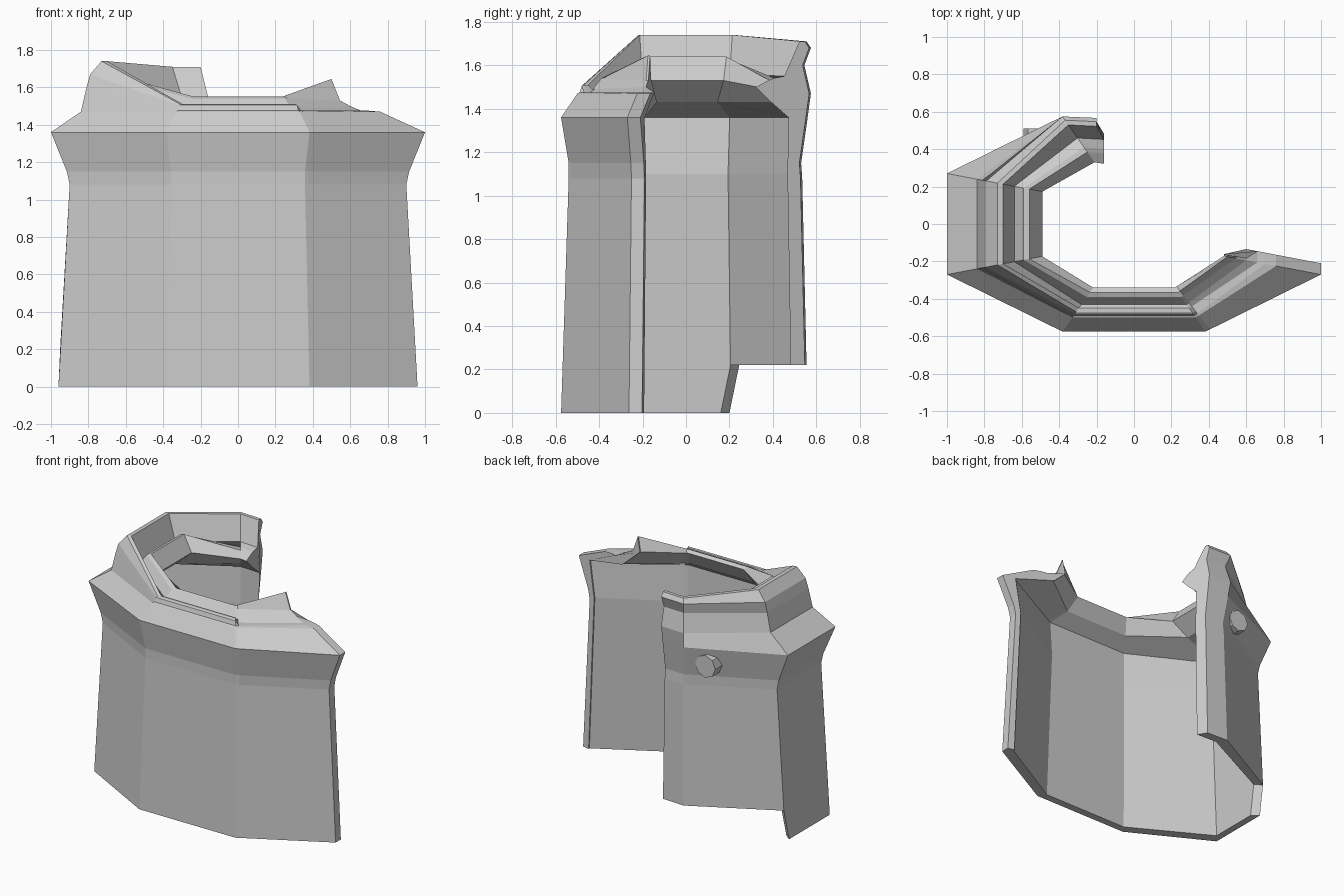
import bpy, bmesh
from mathutils import Vector, Matrix

if "Cube" in bpy.data.objects:
    bpy.data.objects.remove(bpy.data.objects["Cube"])

# Wall cross-sections (distance from centre, height): up the outside,
# over the two rims, then down the inside
left = [(.96, 0), (.90, 1.08), (.915, 1.15), (1, 1.36), (.84, 1.47), (.81, 1.60),
        (.79, 1.67), (.73, 1.74), (.70, 1.74), (.64, 1.56), (.59, 1.63), (.56, 1.64),
        (.49, 1.53), (.60, 1.43), (.90, 1.36), (.86, 1.10), (.91, 0)]
front = [(.575, 0), (.54, 1.08), (.54, 1.15), (.575, 1.36), (.50, 1.47), (.49, 1.475),
         (.48, 1.505), (.47, 1.51), (.45, 1.51), (.43, 1.49), (.39, 1.54), (.365, 1.55),
         (.34, 1.535), (.40, 1.43), (.50, 1.36), (.49, 1.10), (.52, 0)]
back = [(.555, .22), (.535, 1.08), (.53, 1.15), (.56, 1.36), (.575, 1.47), (.545, 1.60),
        (.575, 1.68), (.555, 1.71), (.53, 1.71), (.46, 1.55), (.41, 1.54), (.385, 1.53),
        (.33, 1.50), (.40, 1.43), (.48, 1.36), (.475, 1.10), (.49, .22)]
# The broken right end only differs from the left along the rims
right = left[:4] + [(.76, 1.47), (.70, 1.475), (.69, 1.475), (.68, 1.475), (.66, 1.475),
                    (.60, 1.50), (.545, 1.53), (.50, 1.645), (.48, 1.54)] + left[13:]
INNER = 13


def side(profile, sx, sy):
    """Corner between a side wall and a diagonal wall."""
    return [Vector((sx * x, sy * (.08 + .19 * x - (.05 if j >= INNER else 0)), z))
            for j, (x, z) in enumerate(profile)]


def facing(profile, sx, sy):
    """Corner between a diagonal wall and the front or back wall."""
    return [Vector((sx * (.7 * y - .02), sy * y, z)) for y, z in profile]


def loft(name, sections):
    bm = bmesh.new()
    rings = [[bm.verts.new(p) for p in s] for s in sections]
    n = len(rings[0])
    for a, b in zip(rings, rings[1:]):
        for j in range(n):
            k = (j + 1) % n
            bm.faces.new((a[j], a[k], b[k], b[j]))
    bm.faces.new(rings[0])
    bm.faces.new(rings[-1][::-1])
    bmesh.ops.remove_doubles(bm, verts=bm.verts, dist=1e-4)
    bmesh.ops.recalc_face_normals(bm, faces=bm.faces)
    return finish(name, bm)


def finish(name, bm):
    mesh = bpy.data.meshes.new(name)
    bm.to_mesh(mesh)
    bm.free()
    obj = bpy.data.objects.new(name, mesh)
    bpy.context.collection.objects.link(obj)
    return obj


# Right end: short return past the corner
right_corner = side(right, 1, -1)
right_end = [p + Vector((0, .06 if j < 9 else .01, 0)) for j, p in enumerate(right_corner)]

# Front right corner, with the small outer ridge stopping abruptly beyond it
front_right = facing(front, 1, -1)
ridge_stop = [a.lerp(b, .04) for a, b in zip(front_right, right_corner)]
for j in range(5, 9):
    ridge_stop[j].z = 1.475

# Back left corner: full-height side wall meets the shorter back wall
back_left = side(left, -1, 1)
back_left[0] = Vector((-.95, .245, .22))
back_left[-1] = Vector((-.90, .205, .22))
side_foot = [p.copy() for p in back_left]
side_foot[0] = Vector((-.96, .20, 0))
side_foot[-1] = Vector((-.91, .16, 0))

# Broken back end
back_corner = facing(back, -1, 1)
back_end = [Vector((-.20 if p.y > .5 else -.16, p.y - .008, p.z)) for p in back_corner]

loft("collar_wall", [right_end, right_corner, ridge_stop, front_right,
                     facing(front, -1, -1), side(left, -1, -1), side_foot,
                     back_left, back_corner, back_end])

# Octagonal stud on the back left panel
bm = bmesh.new()
bmesh.ops.create_cone(bm, cap_ends=True, segments=8, radius1=.08, radius2=.08, depth=.08,
                      matrix=Matrix.Translation((-.51, .47, 1.24))
                      @ Matrix.Rotation(1.5707963, 4, 'X'))
finish("stud", bm)
